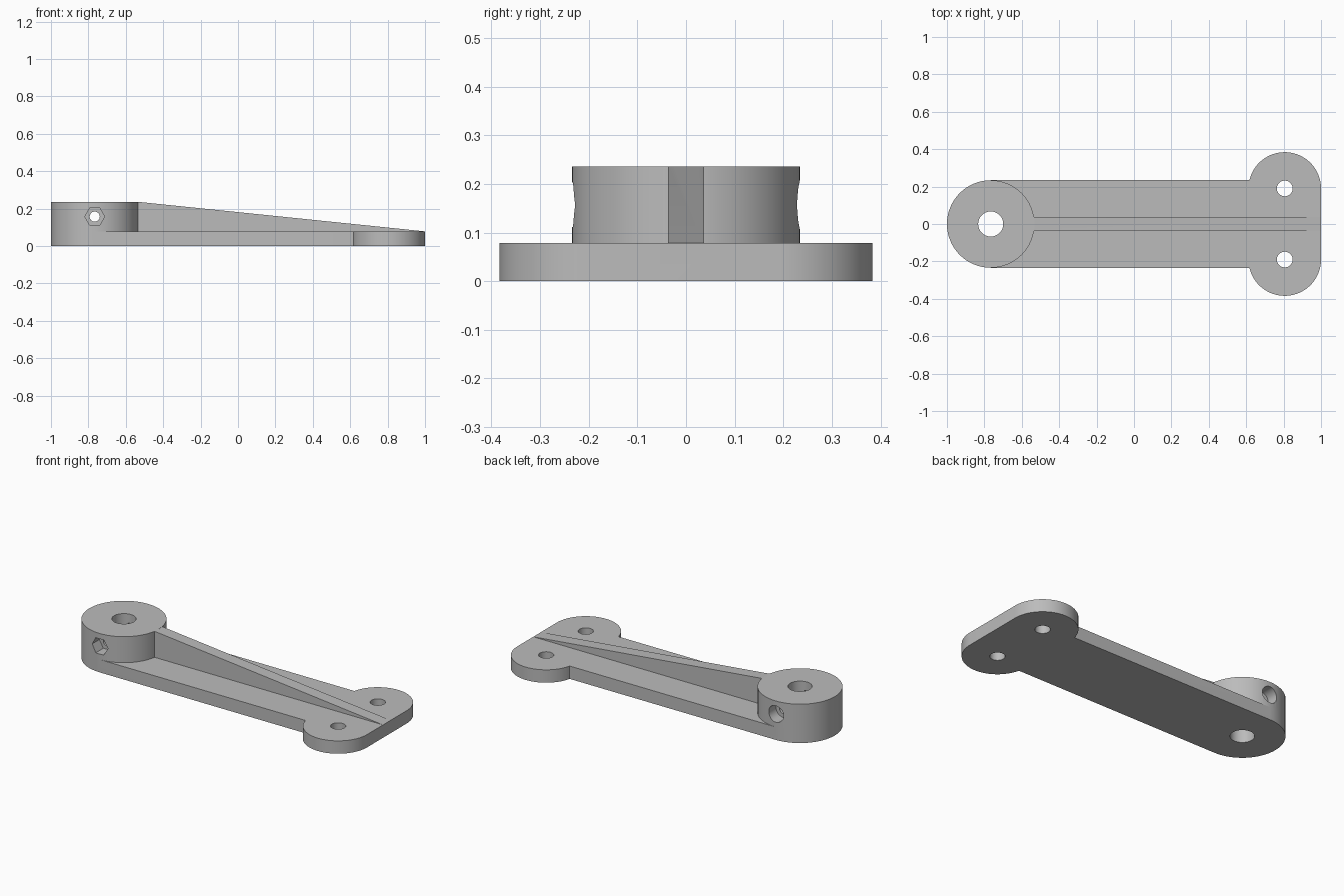
import bpy, bmesh
from math import pi, sin, cos, asin, radians
from mathutils import Matrix, Vector

cube = bpy.data.objects.get("Cube")
if cube:
    bpy.data.objects.remove(cube, do_unlink=True)

HUB_X, HUB_R, HUB_H = -0.766, 0.234, 0.236
EAR_X, EAR_Y, EAR_R = 0.806, 0.19, 0.194
PLATE_H, RIB_W, BOLT_Z = 0.078, 0.037, 0.157

grey = bpy.data.materials.new("plain grey")
grey.use_nodes = True
grey.diffuse_color = (0.5, 0.5, 0.5, 1)
grey.node_tree.nodes["Principled BSDF"].inputs["Base Color"].default_value = (0.5, 0.5, 0.5, 1)


def prism(name, points, direction):
    """Extrude a flat outline along a direction."""
    bm = bmesh.new()
    face = bm.faces.new([bm.verts.new(p) for p in points])
    new = bmesh.ops.extrude_face_region(bm, geom=[face])["geom"]
    bmesh.ops.translate(bm, vec=direction, verts=[v for v in new if isinstance(v, bmesh.types.BMVert)])
    bmesh.ops.recalc_face_normals(bm, faces=bm.faces)
    mesh = bpy.data.meshes.new(name)
    bm.to_mesh(mesh)
    bm.free()
    mesh.materials.append(grey)
    obj = bpy.data.objects.new(name, mesh)
    bpy.context.collection.objects.link(obj)
    return obj


def arc(cx, cy, r, start, end, n):
    return [(cx + r * cos(start + (end - start) * i / n),
             cy + r * sin(start + (end - start) * i / n)) for i in range(n + 1)]


def upright(name, x, y, r, z0, z1, n=64):
    pts = arc(x, y, r, 0, 2 * pi, n)[:-1]
    return prism(name, [(px, py, z0) for px, py in pts], Vector((0, 0, z1 - z0)))


def crosswise(name, r, y0, y1, n):
    pts = arc(HUB_X, BOLT_Z, r, 0, 2 * pi, n)[:-1]
    return prism(name, [(px, y0, pz) for px, pz in pts], Vector((0, y1 - y0, 0)))


def combine(target, other, operation):
    mod = target.modifiers.new(other.name, 'BOOLEAN')
    mod.operation, mod.solver, mod.object = operation, 'EXACT', other
    bpy.context.view_layer.objects.active = target
    bpy.ops.object.modifier_apply(modifier=mod.name)
    bpy.data.objects.remove(other, do_unlink=True)


# Base plate: rounded hub end, straight arm, two round ears
join = asin((HUB_R - EAR_Y) / EAR_R)
ear = arc(EAR_X, EAR_Y, EAR_R, 0, pi - join, 40)
outline = ear + arc(HUB_X, 0, HUB_R, pi / 2, 3 * pi / 2, 32) + [(x, -y) for x, y in reversed(ear)]
lever = prism("lever_arm", [(x, y, 0) for x, y in outline], Vector((0, 0, PLATE_H)))

# Hub and tapering centre rib
combine(lever, upright("hub", HUB_X, 0, HUB_R, PLATE_H, HUB_H), 'UNION')
rib = [(-0.6, 0.04), (-0.6, HUB_H), (-0.535, HUB_H), (1, PLATE_H), (1, 0.04)]
combine(lever, prism("rib", [(x, -RIB_W, z) for x, z in rib], Vector((0, 2 * RIB_W, 0))), 'UNION')

# Shaft hole, ear holes and cross bolt with a nut pocket and a head pocket
cutters = [upright("shaft_hole", HUB_X, 0, 0.067, -0.1, 0.4)]
cutters += [upright("ear_hole", EAR_X, s * EAR_Y, 0.042, -0.1, 0.2, 40) for s in (-1, 1)]
cutters += [crosswise("bolt_hole", 0.027, -0.4, 0.4, 32),
            crosswise("nut_pocket", 0.053, -0.4, -0.16, 6),
            crosswise("head_pocket", 0.05, 0.16, 0.4, 40)]
for cutter in cutters:
    combine(lever, cutter, 'DIFFERENCE')

# Smooth round walls, crisp edges
bpy.ops.object.select_all(action='DESELECT')
lever.select_set(True)
bpy.context.view_layer.objects.active = lever
bpy.ops.object.shade_smooth_by_angle(angle=radians(30))
